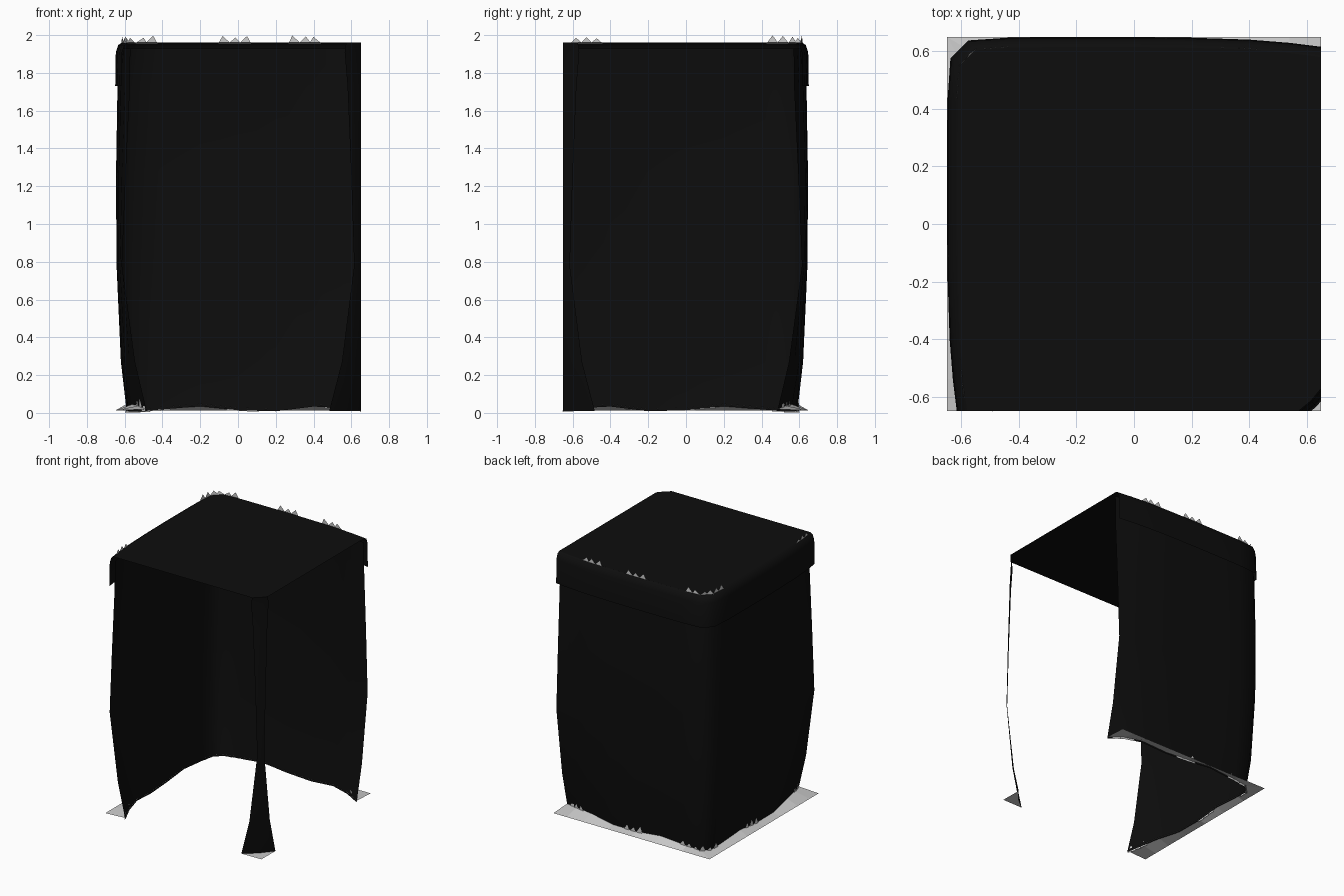
import bpy, bmesh, math, random

if "Cube" in bpy.data.objects:
    bpy.data.objects.remove(bpy.data.objects["Cube"])

random.seed(4)
H = 0.65  # half width of the tile

black = bpy.data.materials.new("dark_surface")
black.diffuse_color = (0.004, 0.004, 0.004, 1)
black.use_nodes = True
black.node_tree.nodes["Principled BSDF"].inputs["Base Color"].default_value = black.diffuse_color


def lerp(a, b, t):
    return a + (b - a) * t


def make_object(name, verts, faces, mat=None, smooth=False):
    me = bpy.data.meshes.new(name)
    me.from_pydata(verts, [], faces)
    ob = bpy.data.objects.new(name, me)
    bpy.context.collection.objects.link(ob)
    if mat:
        me.materials.append(mat)
    if smooth:
        bpy.ops.object.select_all(action='DESELECT')
        ob.select_set(True)
        bpy.context.view_layer.objects.active = ob
        bpy.ops.object.shade_smooth_by_angle(angle=math.radians(50))
    return ob


def loft(rows):
    n = len(rows[0])
    verts = [p for r in rows for p in r]
    faces = [(i * n + j, i * n + j + 1, (i + 1) * n + j + 1, (i + 1) * n + j)
             for i in range(len(rows) - 1) for j in range(n - 1)]
    return verts, faces


# Plan stations down the left side: (y, how much of the narrow end profile applies)
SIDE = [(-0.65, 1), (-0.54, 0.6), (-0.4, 0.27), (-0.2, 0.08), (0, 0), (0.2, 0), (0.42, 0.04)]


def plan(d_mid, d_end, z):
    """Left side and rounded corner, mirrored over the diagonal to the back side."""
    half = [(-H + lerp(d_mid, d_end, w), y, z) for y, w in SIDE]
    half.append((-H + 0.012 + d_mid, 0.575 - d_mid * 0.8, z))
    return half + [(-y, -x, z) for x, y, _ in reversed(half)]


def base_lift(row, amount):
    """Wavy foot of the wall."""
    return [(x, y, z + amount * (0.5 + 0.5 * math.cos(9 * (x - y) + 1))) for x, y, z in row]


# Outer wall: offset from the tile edge at mid side and at the open ends
wall_rows = [plan(*r) for r in [(0.03, 0.08, 1.93), (0.012, 0.078, 1.73), (0.004, 0.055, 1.25),
                                (0.007, 0.036, 0.78), (0.03, 0.105, 0.27)]]
foot = base_lift(plan(0.06, 0.167, 0.005), 0.03)
make_object("outer_wall", *loft(wall_rows + [foot]), black, True)


# Inner corner wall at front right
def corner_strip(d, z):
    return [(H - d, -H, z), (H - d * 0.45, -H + d * 0.45, z), (H, -H + d, z)]


post_rows = [corner_strip(*r) for r in [(0.078, 1.96), (0.085, 1.91), (0.07, 1.73), (0.05, 1.25),
                                        (0.035, 0.78), (0.1, 0.27), (0.167, 0.01)]]
make_object("inner_corner_wall", *loft(post_rows), black, True)

# Flat top with rounded lip and hanging rim
lip_rows = [plan(*r) for r in [(0.035, 0.07, 1.96), (0.016, 0.05, 1.948), (0.003, 0.037, 1.91),
                               (0.0, 0.034, 1.73)]]
verts, faces = loft(lip_rows)
n = len(lip_rows[0])
top_corner = corner_strip(0.078, 1.96)
k = len(verts)
verts += [top_corner[2], top_corner[1], top_corner[0]]
faces.append(tuple(range(n)) + (k, k + 1, k + 2))
make_object("top_and_rim", verts, faces, black, True)

# Ground strip around the foot of the wall
edge = [(-H, y, 0.012) for y, _ in SIDE] + [(-H, H, 0.012)]
edge += [(-y, -x, z) for x, y, z in reversed(edge)]
inner = [(x, y, z + 0.012) for x, y, z in foot]
make_object("ground_strip", *loft([edge, inner]))
make_object("ground_corner", [(H, -H, 0.012)] + post_rows[-1], [(0, 3, 2, 1)])


# Tufts of grass blades, standing along an edge line
def point_on(line, s):
    """Point and direction at fraction s of the line."""
    lens = [math.dist(a, b) for a, b in zip(line, line[1:])]
    t = s * sum(lens)
    for a, b, l in zip(line, line[1:], lens):
        if t <= l or b is line[-1]:
            return [lerp(p, q, min(t / l, 1)) for p, q in zip(a, b)], [(q - p) / l for p, q in zip(a, b)]
        t -= l


def grass(name, line, clusters, height, out):
    verts, faces = [], []
    for c in clusters:
        for j in range(-1, 2):
            p, d = point_on(line, min(max(c + j * 0.022, 0.012), 0.988))
            px, py = p[0] - d[1] * out, p[1] + d[0] * out
            w, h = 0.032, height * random.uniform(0.55, 1)
            i = len(verts)
            verts += [(px - d[0] * w, py - d[1] * w, p[2] - 0.004),
                      (px + d[0] * w, py + d[1] * w, p[2] - 0.004),
                      (px + d[0] * random.uniform(-0.015, 0.015), py, p[2] + h)]
            faces.append((i, i + 1, i + 2))
    make_object(name, verts, faces)


grass("top_grass", lip_rows[0], (0.05, 0.47, 0.53, 0.73, 0.88), 0.04, 0.004)
grass("foot_grass", foot, (0.03, 0.3, 0.49, 0.55, 0.74, 0.95), 0.055, 0.008)
